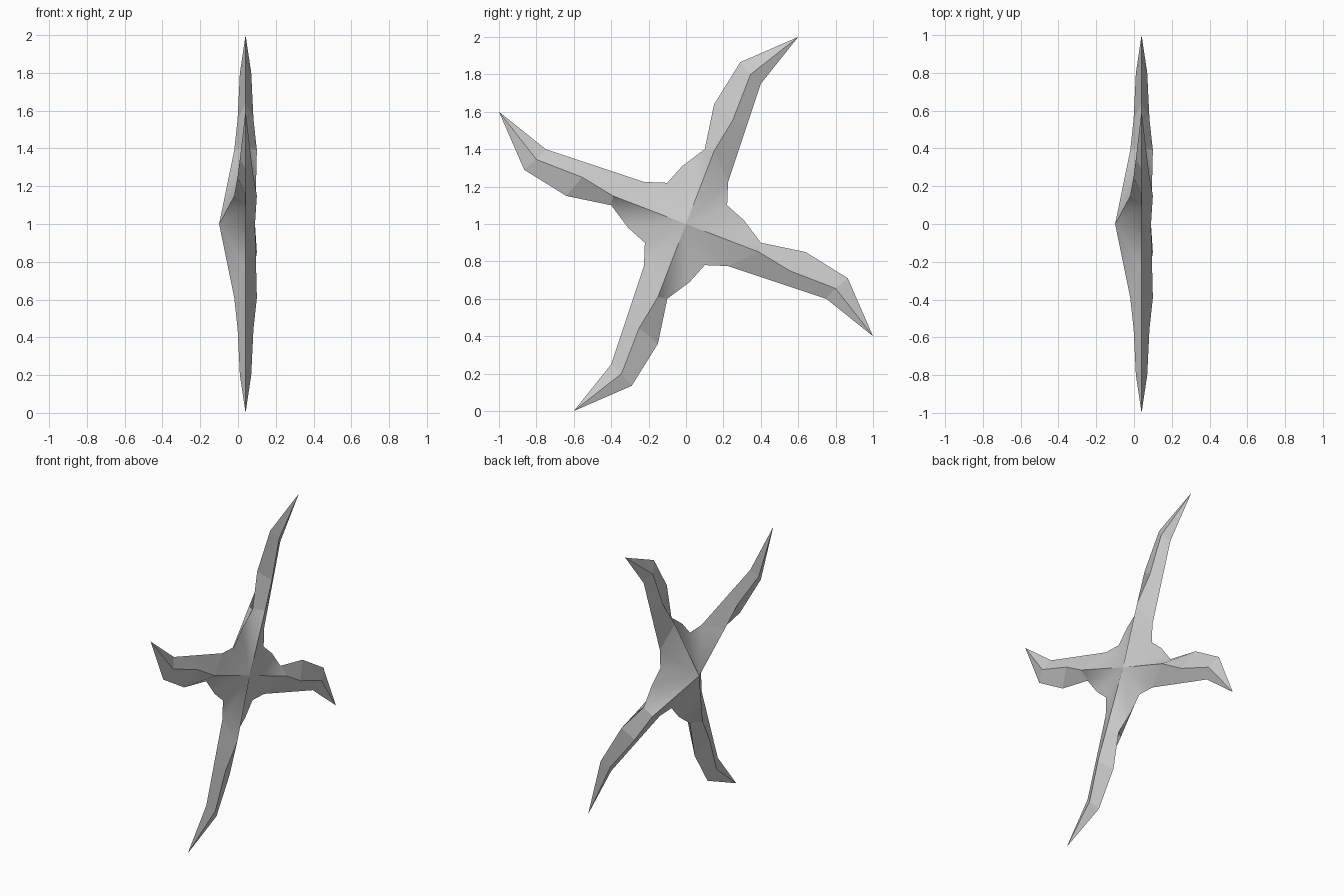
import bpy, bmesh, math
from mathutils import Matrix

cube = bpy.data.objects.get("Cube")
if cube:
    bpy.data.objects.remove(cube)

steel = bpy.data.materials.new("light_grey_steel")
steel.use_nodes = True
colour = (0.6, 0.6, 0.6, 1)
steel.diffuse_color = colour
steel.node_tree.nodes["Principled BSDF"].inputs["Base Color"].default_value = colour

EDGE_X = 0.04          # plane of the cutting edges
CENTRE_Z = 1.0

# Upright arm, (y, z) from the centre
notch, crest, shoulder = (0.225, 0.225), (0.15, 0.39), (0.10, 0.40)
CREST_HEIGHT = 0.06


def make_object(name, bm):
    bmesh.ops.recalc_face_normals(bm, faces=bm.faces)
    mesh = bpy.data.meshes.new(name)
    bm.to_mesh(mesh)
    bm.free()
    mesh.materials.append(steel)
    obj = bpy.data.objects.new(name, mesh)
    obj.location.z = CENTRE_Z
    bpy.context.collection.objects.link(obj)
    return obj


def point(bm, yz, offset=0.0):
    return bm.verts.new((EDGE_X + offset, yz[0], yz[1]))


def make_blade(name, turn):
    """Diamond-section curved blade ending in a point."""
    bm = bmesh.new()
    # each station: trailing edge, ridge, leading edge, ridge height
    stations = [(notch, crest, shoulder, CREST_HEIGHT),
                ((0.32, 0.51), (0.25, 0.555), (0.15, 0.64), 0.042),
                ((0.40, 0.75), (0.345, 0.80), (0.29, 0.865), 0.03)]
    rings = [[point(bm, a), point(bm, r, h), point(bm, b), point(bm, r, -h)]
             for a, r, b, h in stations]
    tip = point(bm, (0.60, 1.0))
    bm.faces.new(rings[0])
    for low, high in zip(rings, rings[1:]):
        for i in range(4):
            j = (i + 1) % 4
            bm.faces.new((low[i], low[j], high[j], high[i]))
    for i in range(4):
        bm.faces.new((rings[-1][i], rings[-1][(i + 1) % 4], tip))
    bmesh.ops.rotate(bm, verts=bm.verts, matrix=Matrix.Rotation(turn, 3, "X"))
    make_object(name, bm)


def make_hub():
    """Four-lobed star: peaked on one side, nearly flat on the other."""
    bm = bmesh.new()
    outline = [(notch, 0), (crest, CREST_HEIGHT), (shoulder, 0),
               ((-0.02, 0.31), 0), ((-0.10, 0.22), 0)]
    for side, centre_x in ((1, 0.09), (-1, -0.10)):
        centre = bm.verts.new((centre_x, 0, 0))
        rim = []
        for k in range(4):
            spin = Matrix.Rotation(k * math.pi / 2, 3, "X")
            for yz, height in outline:
                vert = point(bm, yz, side * height)
                vert.co = spin @ vert.co
                rim.append(vert)
        for a, b in zip(rim, rim[1:] + rim[:1]):
            bm.faces.new((centre, a, b))
    bmesh.ops.remove_doubles(bm, verts=bm.verts, dist=0.0005)
    bmesh.ops.holes_fill(bm, edges=[e for e in bm.edges if e.is_boundary])
    return make_object("hub", bm)


for index, label in enumerate(("top", "front", "bottom", "back")):
    make_blade(label + "_blade", index * math.pi / 2)

hub = make_hub()
bpy.ops.object.select_all(action="DESELECT")
hub.select_set(True)
bpy.context.view_layer.objects.active = hub
bpy.ops.object.shade_smooth_by_angle(angle=math.radians(60))
